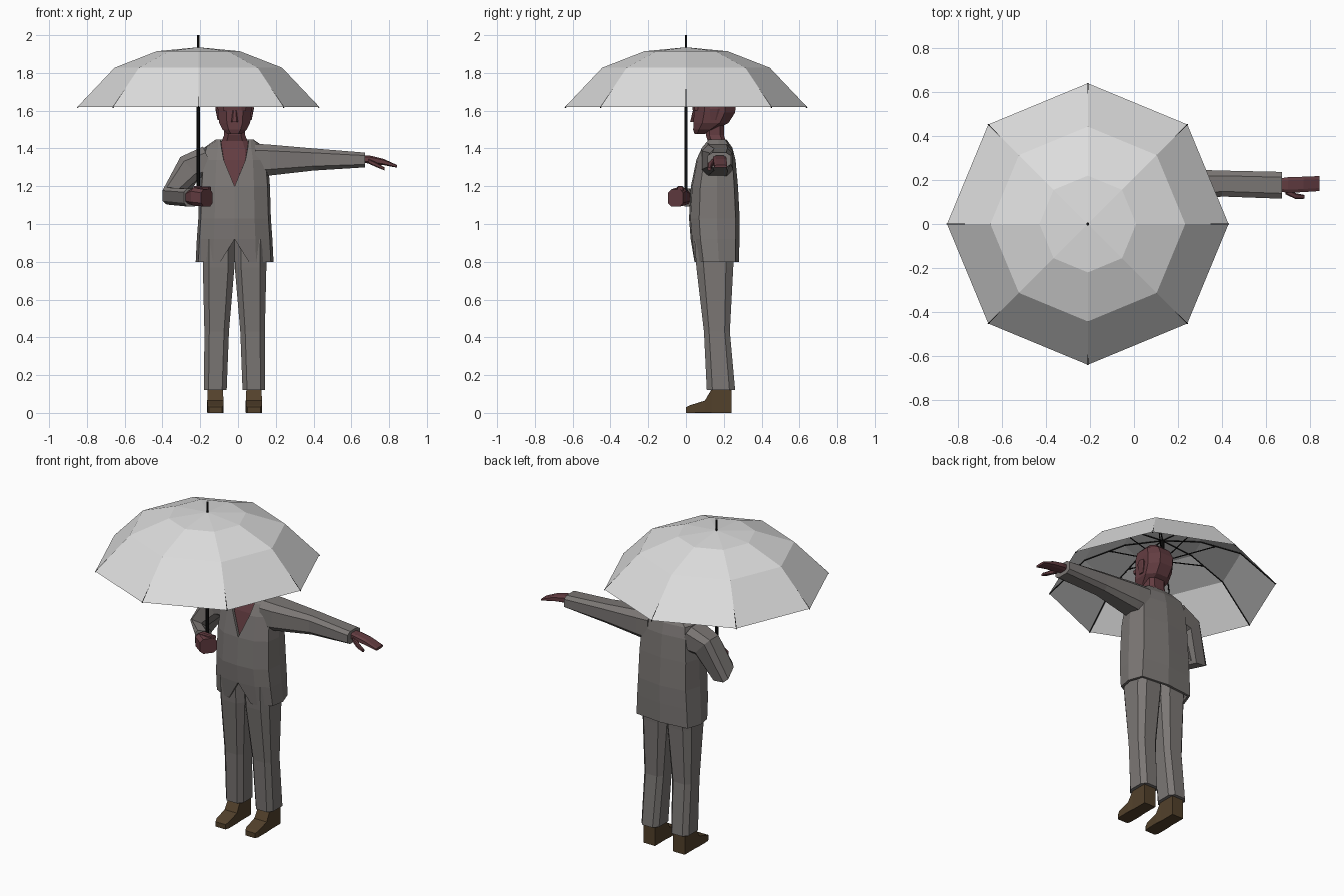
import bpy, bmesh, math
from mathutils import Vector as V

CX = -0.018            # body centre line
POLE = V((-0.21, 0, 0))


def material(name, rgb):
    m = bpy.data.materials.new(name)
    m.diffuse_color = (*rgb, 1)
    return m


SUIT = material("suit_grey", (0.2, 0.185, 0.177))
SKIN = material("skin", (0.125, 0.046, 0.053))
SHOE = material("shoe_brown", (0.085, 0.052, 0.024))
CLOTH = material("umbrella_cloth", (0.73, 0.73, 0.73))
BLACK = material("black_metal", (0.006, 0.006, 0.006))


def ring(c, u, v, k=0.6):
    """Chamfered rectangle around c with half axes u and v."""
    c, u, v = V(c), V(u), V(v)
    pts = [(1, -k), (1, k), (k, 1), (-k, 1), (-1, k), (-1, -k), (-k, -1), (k, -1)]
    return [c + u * a + v * b for a, b in pts]


def zring(z, x0, x1, y0, y1, k=0.6):
    return ring(((x0 + x1) / 2, (y0 + y1) / 2, z), ((x1 - x0) / 2, 0, 0), (0, (y1 - y0) / 2, 0), k)


def xring(x, y0, y1, z0, z1, k=0.6):
    return ring((x, (y0 + y1) / 2, (z0 + z1) / 2), (0, (y1 - y0) / 2, 0), (0, 0, (z1 - z0) / 2), k)


def loft(bm, rings, closed=True):
    rows = [[bm.verts.new(p) for p in r] for r in rings]
    n = len(rows[0])
    for a, b in zip(rows, rows[1:]):
        for i in range(n if closed else n - 1):
            j = (i + 1) % n
            bm.faces.new((a[i], a[j], b[j], b[i]))
    if closed:
        bm.faces.new(rows[0][::-1])
        bm.faces.new(rows[-1])


def rod(bm, p, q, r):
    p, q = V(p), V(q)
    rot = (q - p).to_track_quat('Z', 'Y')
    u, v = rot @ V((r, 0, 0)), rot @ V((0, r, 0))
    loft(bm, [ring(p, u, v, 0.45), ring(q, u, v, 0.45)])


def finish(name, bm, mat):
    bmesh.ops.remove_doubles(bm, verts=bm.verts, dist=0.0004)
    bmesh.ops.recalc_face_normals(bm, faces=bm.faces)
    me = bpy.data.meshes.new(name)
    bm.to_mesh(me)
    bm.free()
    me.materials.append(mat)
    ob = bpy.data.objects.new(name, me)
    bpy.context.collection.objects.link(ob)
    return ob


def part(name, mat, *lofts):
    bm = bmesh.new()
    for rings in lofts:
        loft(bm, rings)
    return finish(name, bm, mat)


def mirrored(rings):
    return [[V((2 * CX - p.x, p.y, p.z)) for p in r] for r in rings]


# Umbrella canopy: eight panels, three bands
def spoke(i, r, z):
    a = i * math.pi / 4
    return POLE + V((r * math.cos(a), r * math.sin(a), z))


bands = [(0.64, 1.62), (0.443, 1.828), (0.22, 1.915), (0.0, 1.936)]
bm = bmesh.new()
loft(bm, [[spoke(i, r, z) for r, z in bands] for i in range(9)], closed=False)
finish("umbrella_canopy", bm, CLOTH)

# Ribs under the creases and stretchers from the runner
bm = bmesh.new()
for i in range(8):
    for (r, z), (s, t) in zip(bands, bands[1:]):
        rod(bm, spoke(i, r, z - 0.004), spoke(i, s, t - 0.006), 0.003)
    rod(bm, spoke(i, 0.01, 1.80), spoke(i, 0.3, 1.878), 0.003)
finish("umbrella_ribs", bm, BLACK)

# Pole, runner and tip
bm = bmesh.new()
rod(bm, POLE + V((0, 0, 1.12)), POLE + V((0, 0, 1.93)), 0.009)
rod(bm, POLE + V((0, 0, 1.78)), POLE + V((0, 0, 1.82)), 0.014)
rod(bm, POLE + V((0, 0, 1.92)), POLE + V((0, 0, 2.0)), 0.006)
finish("umbrella_pole", bm, BLACK)

# Jacket: open at the neck and at the front hem
bm = bmesh.new()
rows = []
for z, hw, yf, yb, w in [(0.80, 0.206, 0.045, 0.28, 0.075), (0.92, 0.2, 0.025, 0.283, 0),
                         (1.03, 0.192, 0.016, 0.284, 0), (1.2, 0.187, 0.026, 0.275, 0),
                         (1.34, 0.176, 0.055, 0.262, 0.058), (1.405, 0.16, 0.085, 0.245, 0.07),
                         (1.447, 0.1, 0.12, 0.215, 0.075)]:
    d = yb - yf
    half = [(w, yf), (max(w + 0.012, 0.55 * hw), yf + 0.03 * d), (0.93 * hw, yf + 0.2 * d),
            (hw, yf + 0.55 * d), (0.85 * hw, yf + 0.92 * d), (0, yb)]
    pts = [(CX + x, y, z) for x, y in half]
    rows.append(pts + [(2 * CX - x, y, z) for x, y, z in pts[-2::-1]])
loft(bm, rows, closed=False)
jacket = finish("jacket", bm, SUIT)
mod = jacket.modifiers.new("cloth_thickness", 'SOLIDIFY')
mod.thickness = 0.016
mod.offset = -1

# Bare chest and neck
part("chest_and_neck", SKIN, [
    zring(z, CX - w, CX + w, a, b) for z, w, a, b in
    [(1.14, 0.09, 0.05, 0.2), (1.2, 0.1, 0.05, 0.2), (1.34, 0.1, 0.08, 0.22),
     (1.40, 0.09, 0.105, 0.22), (1.44, 0.068, 0.115, 0.21), (1.47, 0.056, 0.105, 0.2),
     (1.57, 0.056, 0.1, 0.2)]])

# Head with nose, brow and ears
part("head", SKIN, [
    zring(z, CX - w, CX + w, a, b, 0.5) for z, w, a, b in
    [(1.476, 0.038, 0.045, 0.1), (1.50, 0.064, 0.038, 0.16), (1.535, 0.082, 0.04, 0.225),
     (1.59, 0.088, 0.042, 0.26), (1.65, 0.092, 0.045, 0.264), (1.70, 0.082, 0.06, 0.24),
     (1.742, 0.04, 0.1, 0.19)]])
part("nose", SKIN, [zring(1.54, CX - 0.018, CX + 0.018, 0.022, 0.06),
                    zring(1.60, CX - 0.01, CX + 0.01, 0.036, 0.06)])
part("brow", SKIN, [zring(1.60, CX - 0.06, CX + 0.06, 0.036, 0.09),
                    zring(1.62, CX - 0.062, CX + 0.062, 0.034, 0.09)])
ear = [zring(1.55, CX + 0.075, CX + 0.09, 0.13, 0.16), zring(1.61, CX + 0.08, CX + 0.102, 0.125, 0.18),
       zring(1.63, CX + 0.08, CX + 0.1, 0.135, 0.17)]
part("ears", SKIN, ear, mirrored(ear))

# Trousers
leg = [zring(0.12, -0.18, -0.06, 0.11, 0.26), zring(0.43, -0.178, -0.048, 0.095, 0.232),
       zring(0.77, -0.186, -0.019, 0.055, 0.25), zring(0.92, -0.188, CX, 0.045, 0.262)]
part("trousers", SUIT, leg, mirrored(leg))

# Shoes
shoe = [ring((-0.12, y, h / 2), (w, 0, 0), (0, 0, h / 2), 0.97) for y, w, h in
        [(0.0, 0.034, 0.03), (0.02, 0.042, 0.04), (0.1, 0.043, 0.065),
         (0.135, 0.04, 0.125), (0.24, 0.04, 0.125)]]
part("shoes", SHOE, shoe, mirrored(shoe))

# Outstretched arm and hand
part("outstretched_sleeve", SUIT, [
    xring(0.09, 0.08, 0.25, 1.25, 1.425), xring(0.17, 0.085, 0.25, 1.257, 1.42),
    xring(0.40, 0.125, 0.243, 1.283, 1.40), xring(0.672, 0.115, 0.237, 1.30, 1.378)])
part("open_hand", SKIN,
     [xring(0.65, 0.15, 0.205, 1.325, 1.365), xring(0.70, 0.142, 0.213, 1.32, 1.362),
      xring(0.77, 0.145, 0.215, 1.312, 1.345), xring(0.843, 0.15, 0.218, 1.298, 1.312)],
     [xring(0.69, 0.135, 0.165, 1.32, 1.345), xring(0.735, 0.113, 0.14, 1.3, 1.325),
      xring(0.775, 0.115, 0.132, 1.284, 1.3)])

# Bent arm and fist around the pole
part("bent_sleeve", SUIT, [
    ring((-0.15, 0.165, 1.33), (0, 0.08, 0), (-0.035, 0, 0.08)),
    ring((-0.255, 0.16, 1.3), (0, 0.07, 0), (-0.05, 0, 0.055)),
    ring((-0.345, 0.13, 1.145), (0, 0.045, -0.045), (-0.055, 0, 0.005)),
    ring((-0.25, 0.005, 1.14), (0, 0, -0.047), (-0.036, -0.02, 0))])
part("gripping_fist", SKIN,
     [ring((-0.255, 0.01, 1.14), (0, 0, -0.03), (-0.026, -0.015, 0)),
      ring((-0.215, -0.03, 1.145), (0, 0, -0.048), (-0.035, -0.03, 0)),
      ring((-0.165, -0.055, 1.138), (0, 0, -0.045), (-0.03, -0.04, 0))],
     [ring((-0.225, -0.03, 1.185), (0, 0, -0.016), (-0.01, -0.018, 0)),
      ring((-0.15, -0.03, 1.185), (0, 0, -0.013), (-0.008, -0.015, 0))])
